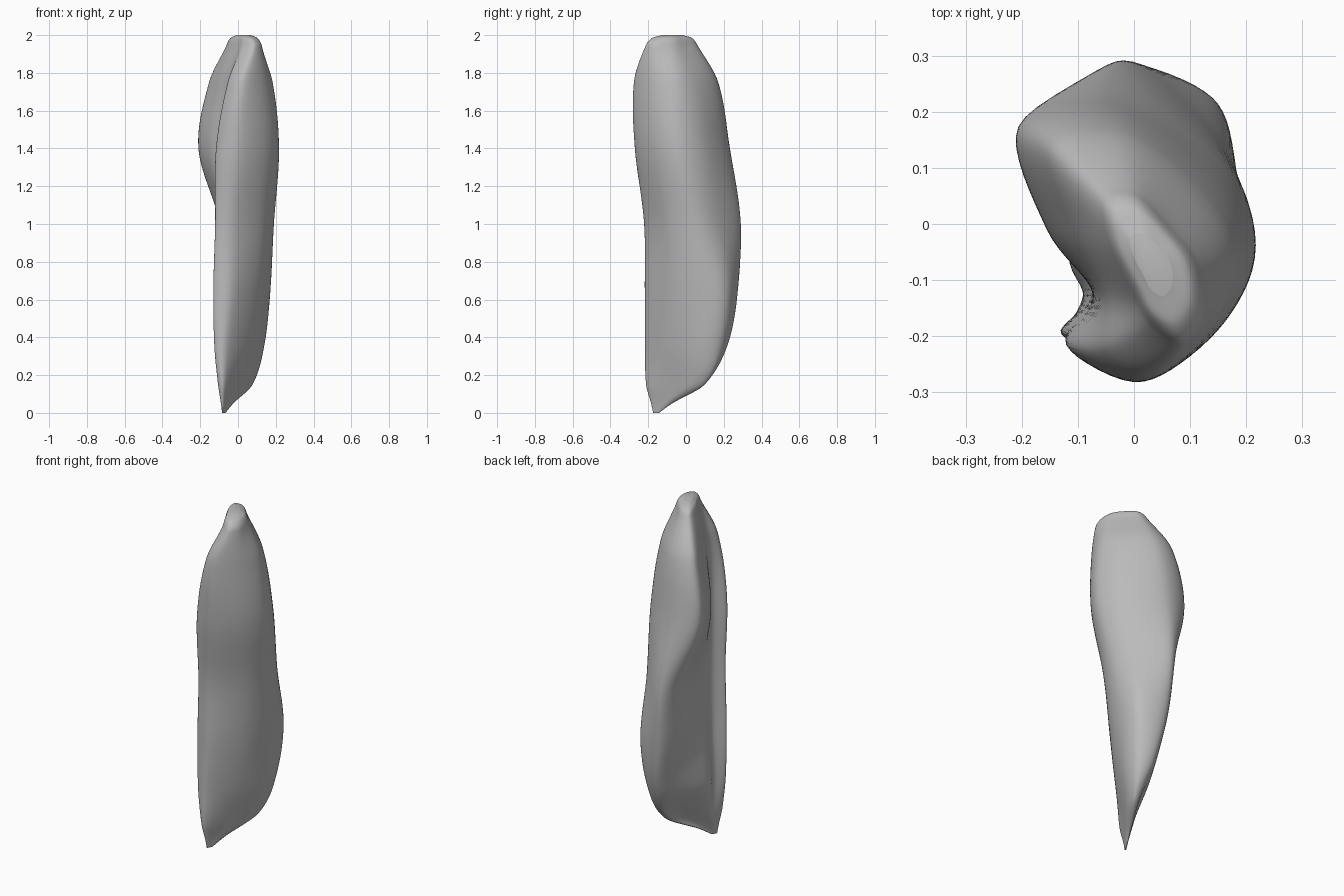
import bpy
import bmesh
import math
from mathutils import Vector

cube = bpy.data.objects.get("Cube")
if cube:
    bpy.data.objects.remove(cube, do_unlink=True)

STEPS = 8      # smooth steps between neighbouring outline points
LEVELS = 120   # cross-sections along the height

# Kidney-shaped outlines by height, in hundredths of a unit. Order of points:
# notch, front left, front, front right, right, back right, back, left lobe, hollow
OUTLINES = {
    0.15: [(-9, -13), (-10.5, -19), (-7, -20.5), (0, -9.5), (6.5, 2),
           (7.5, 9), (4, 9), (0, 2), (-8, -9)],
    0.35: [(-9, -13), (-12.5, -19.5), (-6, -21), (5, -9), (13, 7),
           (12.5, 18), (4, 21.5), (-3, 13), (-11.5, -4)],
    0.65: [(-8, -13), (-13, -19.5), (-3, -21), (11, -7), (17, 10),
           (14, 22.5), (-1, 27), (-8, 12), (-9.5, -3)],
    1.0: [(-7.5, -13), (-12, -20), (-2, -21.5), (13.5, -10), (19, 5),
          (13, 18), (-2, 29), (-9.5, 20), (-8, -1)],
    1.4: [(-7, -13), (-11.5, -22), (0, -27), (15, -18), (21.7, -4),
          (15, 11), (-4, 23), (-20.5, 17.5), (-15.5, -1)],
    1.75: [(-5, -13), (-5, -22.5), (3, -27.5), (14, -19), (18.3, -6),
           (12, 6), (-2, 16.5), (-15, 14), (-11, -1)],
    1.94: [(0, -13), (3, -18.5), (8.5, -21.5), (12.5, -16), (11.5, -7),
           (6.5, 0), (0, 6), (-6, 5), (-5, -3)],
}


def shrink(outline, centre, factor):
    """Copy of an outline drawn in towards a centre."""
    return [centre.lerp(p, factor) for p in outline]


keys = [(z, [Vector(p) / 100 for p in pts]) for z, pts in OUTLINES.items()]

# Pointed foot and rounded crown, drawn in from the lowest and highest outlines
foot, crown = Vector((-0.082, -0.17)), Vector((0.03, -0.07))
lowest, highest = keys[0][1], keys[-1][1]
keys = [(0.0, shrink(lowest, foot, 0.1)), (0.05, shrink(lowest, foot, 0.36)),
        *keys,
        (1.985, shrink(highest, crown, 0.75)), (2.0, shrink(highest, crown, 0.4))]


def slope(i, n):
    """Drift of one outline point with height."""
    (za, a), (zb, b) = keys[max(i - 1, 0)], keys[min(i + 1, len(keys) - 1)]
    return (b[n] - a[n]) / (zb - za)


def outline_at(z):
    """Blend the outlines smoothly at a height."""
    i = max(k for k in range(len(keys) - 1) if keys[k][0] <= z)
    (za, a), (zb, b) = keys[i], keys[i + 1]
    span = zb - za
    s = (z - za) / span
    blend = s * s * (3 - 2 * s)
    return [p.lerp(q, blend) + span * s * (1 - s)
            * ((1 - s) * slope(i, n) - s * slope(i + 1, n))
            for n, (p, q) in enumerate(zip(a, b))]


def smooth_ring(points):
    """Closed smooth curve through the outline points."""
    count = len(points)
    ring = []
    for n in range(count):
        p, q, r, t = (points[(n + k) % count] for k in (-1, 0, 1, 2))
        for step in range(STEPS):
            s = step / STEPS
            blend = s * s * (3 - 2 * s)
            ring.append(q.lerp(r, blend) + s * (1 - s)
                        * ((1 - s) * (r - p) - s * (t - q)) / 2)
    return ring


# Loft the body, with levels packed closer towards both ends
bm = bmesh.new()
rings = []
for level in range(LEVELS + 1):
    z = min(1 - math.cos(math.pi * level / LEVELS), 2.0)
    rings.append([bm.verts.new((p.x, p.y, z)) for p in smooth_ring(outline_at(z))])
for low, high in zip(rings, rings[1:]):
    for n in range(len(low)):
        m = (n + 1) % len(low)
        bm.faces.new((low[n], low[m], high[m], high[n]))
bm.faces.new(rings[0][::-1])
bm.faces.new(rings[-1])
bmesh.ops.recalc_face_normals(bm, faces=bm.faces)

mesh = bpy.data.meshes.new("blade_body")
bm.to_mesh(mesh)
bm.free()
body = bpy.data.objects.new("blade_body", mesh)
bpy.context.collection.objects.link(body)

# Single plain grey
grey = bpy.data.materials.new("plain_grey")
grey.use_nodes = True
colour = (0.5, 0.5, 0.5, 1)
grey.diffuse_color = colour
grey.node_tree.nodes["Principled BSDF"].inputs["Base Color"].default_value = colour
mesh.materials.append(grey)

bpy.ops.object.select_all(action="DESELECT")
body.select_set(True)
bpy.context.view_layer.objects.active = body
bpy.ops.object.shade_smooth_by_angle(angle=math.radians(60))
